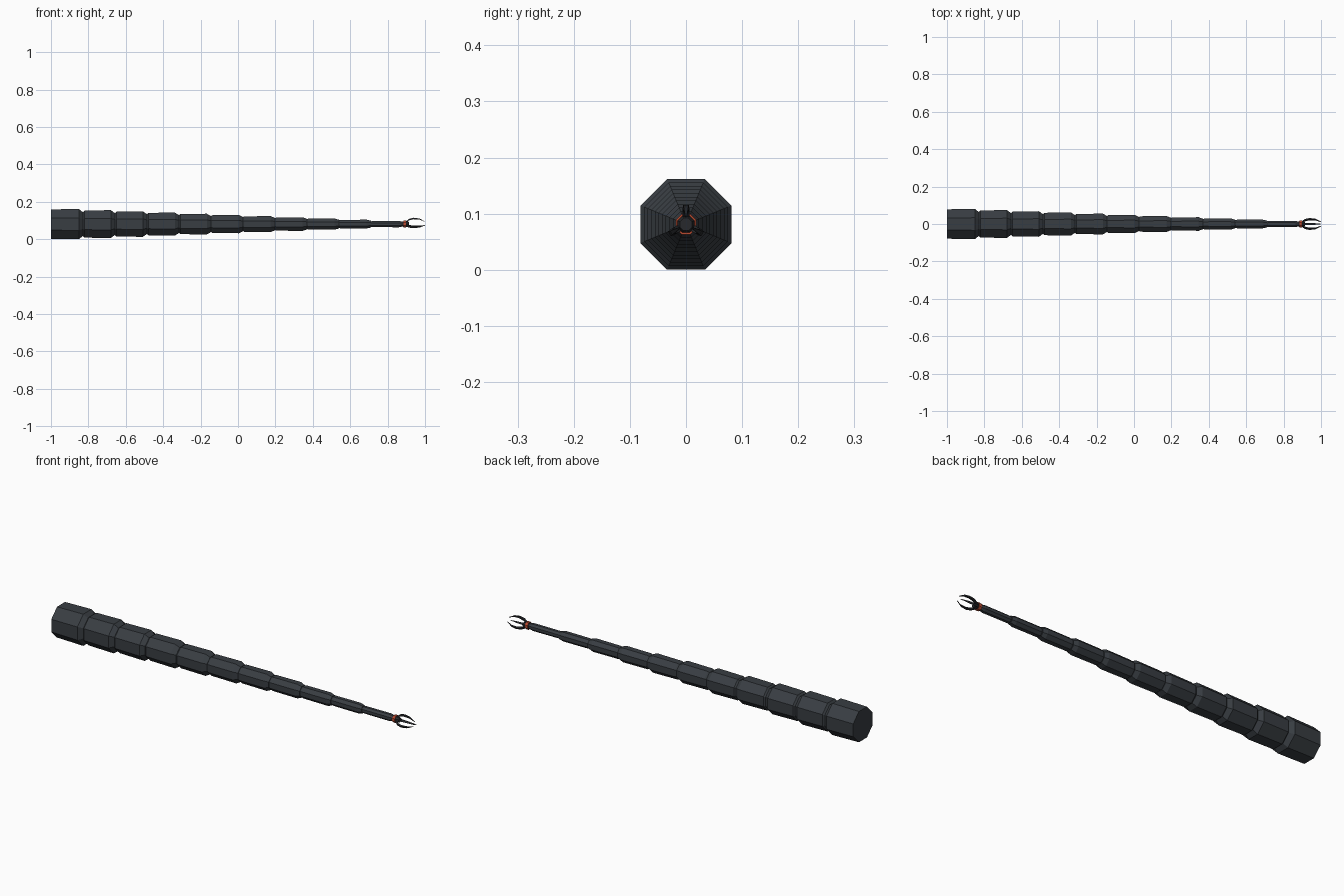
import bpy, bmesh, math
from mathutils import Vector

cube = bpy.data.objects.get("Cube")
if cube:
    bpy.data.objects.remove(cube, do_unlink=True)

AXIS_Z = 0.081
COUNT = 11
PITCH = 0.171


def material(name, rgb):
    mat = bpy.data.materials.new(name)
    mat.use_nodes = True
    mat.diffuse_color = (*rgb, 1)
    mat.node_tree.nodes["Principled BSDF"].inputs["Base Color"].default_value = (*rgb, 1)
    return mat


armour = material("dark slate", (0.040, 0.047, 0.055))
claw_metal = material("near black", (0.020, 0.022, 0.025))
glow = material("ember red", (0.50, 0.07, 0.03))


def loft(name, rings, mat):
    """Skin a list of vertex rings and cap both ends."""
    bm = bmesh.new()
    loops = [[bm.verts.new(p) for p in ring] for ring in rings]
    n = len(loops[0])
    for a, b in zip(loops, loops[1:]):
        for i in range(n):
            j = (i + 1) % n
            bm.faces.new((a[i], a[j], b[j], b[i]))
    bm.faces.new(loops[0])
    bm.faces.new(loops[-1])
    bmesh.ops.recalc_face_normals(bm, faces=bm.faces)
    mesh = bpy.data.meshes.new(name)
    bm.to_mesh(mesh)
    bm.free()
    mesh.materials.append(mat)
    obj = bpy.data.objects.new(name, mesh)
    bpy.context.collection.objects.link(obj)
    return obj


def tube(name, profile, mat, sides=8):
    """Prism along x from (x, apothem) pairs, with a flat side on top."""
    rings = []
    for x, apothem in profile:
        r = apothem / math.cos(math.pi / sides)
        angles = [(i + 0.5) * math.tau / sides for i in range(sides)]
        rings.append([(x, r * math.cos(a), AXIS_Z + r * math.sin(a)) for a in angles])
    return loft(name, rings, mat)


# Armoured segments, each flaring slightly and then bevelling in
for k in range(COUNT):
    x = -1 + k * PITCH
    r = 0.081 - 0.0064 * k
    start = x if k == 0 else x - 0.004
    tube(f"segment_{k + 1}", [
        (start, r * (0.97 if k == 0 else 0.8)),
        (x + 0.008, r * 0.97),
        (x + PITCH - 0.022, r),
        (x + PITCH, r * 0.78)], armour)

# Wrist collar with a glowing band
tube("wrist", [(0.870, 0.012), (0.885, 0.015), (0.905, 0.015), (0.915, 0.011)], claw_metal)
tube("wrist_band", [(0.884, 0.018), (0.898, 0.018)], glow)

# Three hooked claws: (x, distance from axis, half width, half depth)
PATH = [(0.898, 0.011, 0.006, 0.004), (0.915, 0.024, 0.006, 0.004),
        (0.940, 0.030, 0.005, 0.004), (0.970, 0.027, 0.004, 0.003),
        (1.000, 0.013, 0.001, 0.001)]
for k in range(3):
    a = math.pi / 2 + k * math.tau / 3
    out = Vector((0, math.cos(a), math.sin(a)))
    side = Vector((0, -math.sin(a), math.cos(a)))
    rings = []
    for x, d, w, t in PATH:
        centre = Vector((x, 0, AXIS_Z)) + out * d
        rings.append([centre + side * w * u + out * t * v
                      for u, v in ((-1, -1), (1, -1), (1, 1), (-1, 1))])
    loft(f"claw_{k + 1}", rings, claw_metal)
